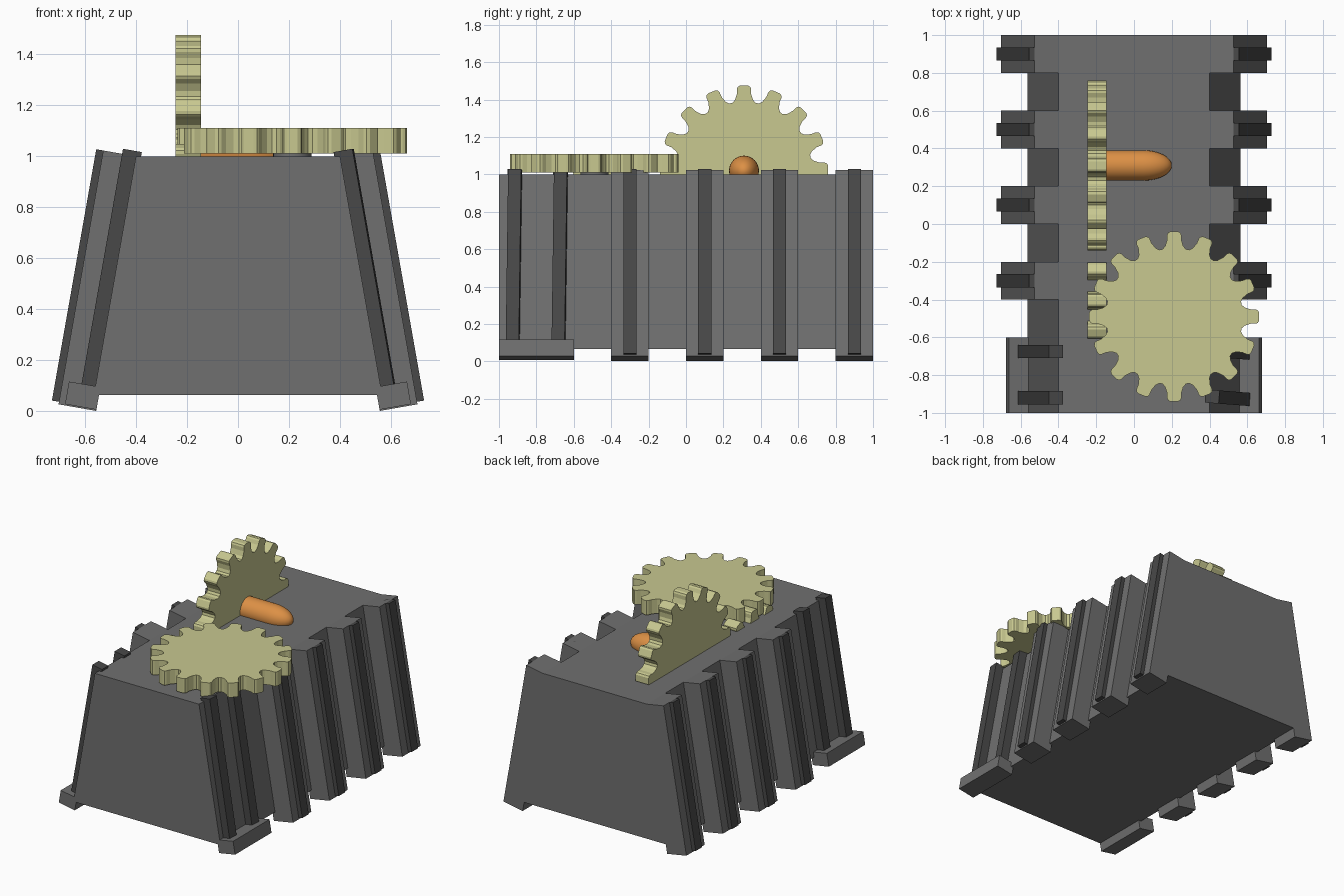
import bpy, bmesh
from math import sin, cos, pi, radians
from mathutils import Vector, Matrix

if "Cube" in bpy.data.objects:
    bpy.data.objects.remove(bpy.data.objects["Cube"])


def material(name, rgb):
    m = bpy.data.materials.new(name)
    m.diffuse_color = (*rgb, 1)
    m.use_nodes = True
    m.node_tree.nodes["Principled BSDF"].inputs["Base Color"].default_value = m.diffuse_color
    return m


GREY = material("dark_grey", (0.16, 0.16, 0.16))
BLACK = material("charcoal", (0.065, 0.065, 0.065))
YELLOW = material("pale_yellow", (0.58, 0.58, 0.28))
ORANGE = material("orange", (0.72, 0.28, 0.06))


def finish(bm, name, mat, mirror=False):
    bmesh.ops.recalc_face_normals(bm, faces=bm.faces)
    me = bpy.data.meshes.new(name)
    bm.to_mesh(me)
    bm.free()
    me.materials.append(mat)
    ob = bpy.data.objects.new(name, me)
    bpy.context.collection.objects.link(ob)
    if mirror:
        ob.modifiers.new("Mirror", 'MIRROR').use_mirror_merge = False
    return ob


def prism(bm, points, offset):
    """Extrude a closed outline along offset; returns its vertices."""
    face = bm.faces.new([bm.verts.new(p) for p in points])
    start = list(face.verts)
    new = bmesh.ops.extrude_face_region(bm, geom=[face], use_keep_orig=True)["geom"]
    moved = [v for v in new if isinstance(v, bmesh.types.BMVert)]
    bmesh.ops.translate(bm, verts=moved, vec=offset)
    return start + moved


TILT = radians(10)


def slope(u, w, y):
    """Point u outward from and w down along the right sloping wall."""
    return Vector((0.40 + u * cos(TILT) + w * sin(TILT), y,
                   1 + u * sin(TILT) - w * cos(TILT)))


def wall_box(bm, u0, u1, w0, w1, y0, y1):
    pts = [slope(u, w, y0) for u, w in ((u0, w0), (u1, w0), (u1, w1), (u0, w1))]
    return prism(bm, pts, (0, y1 - y0, 0))


# tapered body
bm = bmesh.new()
prism(bm, [(x, -1, z) for x, z in ((-0.4, 1), (0.4, 1), (0.565, 0.065), (-0.565, 0.065))], (0, 2, 0))
finish(bm, "body", GREY)

# side ribs with their dark raised strips, on both sides
ribs, strips = bmesh.new(), bmesh.new()
for y in (-0.3, 0.1, 0.5, 0.9):
    wall_box(ribs, -0.02, 0.13, 0, 1.01, y - 0.1, y + 0.1)
    wall_box(strips, 0.087, 0.158, 0, 1.0, y - 0.035, y + 0.035)
finish(ribs, "side_ribs", GREY, True)
finish(strips, "side_strips", BLACK, True)

# foot plates at the front corners
bm = bmesh.new()
wall_box(bm, -0.02, 0.105, 0.915, 1.005, -1, -0.6)
finish(bm, "foot_plates", GREY, True)

# front strips: straight on the left, slightly twisted on the right
for name, sx, yaw in (("front_strips_left", -1, 0), ("front_strips_right", 1, -4.5)):
    bm = bmesh.new()
    for y in (-0.675, -0.92):
        vs = wall_box(bm, -0.02, 0.055, -0.02, 0.93, y - 0.035, y + 0.035)
        bmesh.ops.rotate(bm, verts=vs, cent=(0.5, y, 0), matrix=Matrix.Rotation(radians(yaw), 3, 'Z'))
    bmesh.ops.scale(bm, verts=bm.verts, vec=(sx, 1, 1))
    finish(bm, name, BLACK)


def gear(name, centre, upright=False, teeth=16, thick=0.1):
    half = ((0.062, 0.357), (0.048, 0.373), (0.038, 0.405), (0.038, 0.431), (0.033, 0.443), (0.021, 0.45))
    tooth = [(r, -h) for h, r in half] + [(r, h) for h, r in reversed(half)]
    pts = []
    for i in range(teeth):
        a = 2 * pi * i / teeth
        pts += [(r * cos(a) - h * sin(a), r * sin(a) + h * cos(a), -thick / 2) for r, h in tooth]
    bm = bmesh.new()
    prism(bm, pts, (0, 0, thick))
    ob = finish(bm, name, YELLOW)
    ob.location = centre
    if upright:
        ob.rotation_euler.y = pi / 2
    return ob


gear("flat_gear", (0.213, -0.49, 1.06))
gear("upright_gear", (-0.195, 0.31, 1.025), True)
gear("sunken_gear", (-0.195, -0.405, 0.625), True)

# short shaft under the flat gear
bpy.ops.mesh.primitive_cylinder_add(vertices=32, radius=0.075, depth=0.1, location=(0.213, -0.49, 0.98))
shaft = bpy.context.object
shaft.name = "flat_gear_shaft"
shaft.data.materials.append(GREY)
bpy.ops.object.shade_smooth_by_angle()

# orange axle with a rounded nose, lathed around x
bm = bmesh.new()
SEG = 32
profile = [(-0.2, 0.08)] + [(0.05 + 0.15 * sin(t * pi / 16), 0.08 * cos(t * pi / 16)) for t in range(8)]
rings = [[bm.verts.new((x, r * cos(2 * pi * i / SEG), r * sin(2 * pi * i / SEG))) for i in range(SEG)]
         for x, r in profile]
for a, b in zip(rings, rings[1:]):
    for i in range(SEG):
        j = (i + 1) % SEG
        bm.faces.new((a[i], a[j], b[j], b[i]))
tip = bm.verts.new((0.2, 0, 0))
for i in range(SEG):
    bm.faces.new((rings[-1][i], rings[-1][(i + 1) % SEG], tip))
bm.faces.new(rings[0])
axle = finish(bm, "axle", ORANGE)
axle.location = (0, 0.31, 1.02)
bpy.ops.object.select_all(action='DESELECT')
axle.select_set(True)
bpy.context.view_layer.objects.active = axle
bpy.ops.object.shade_smooth_by_angle()
